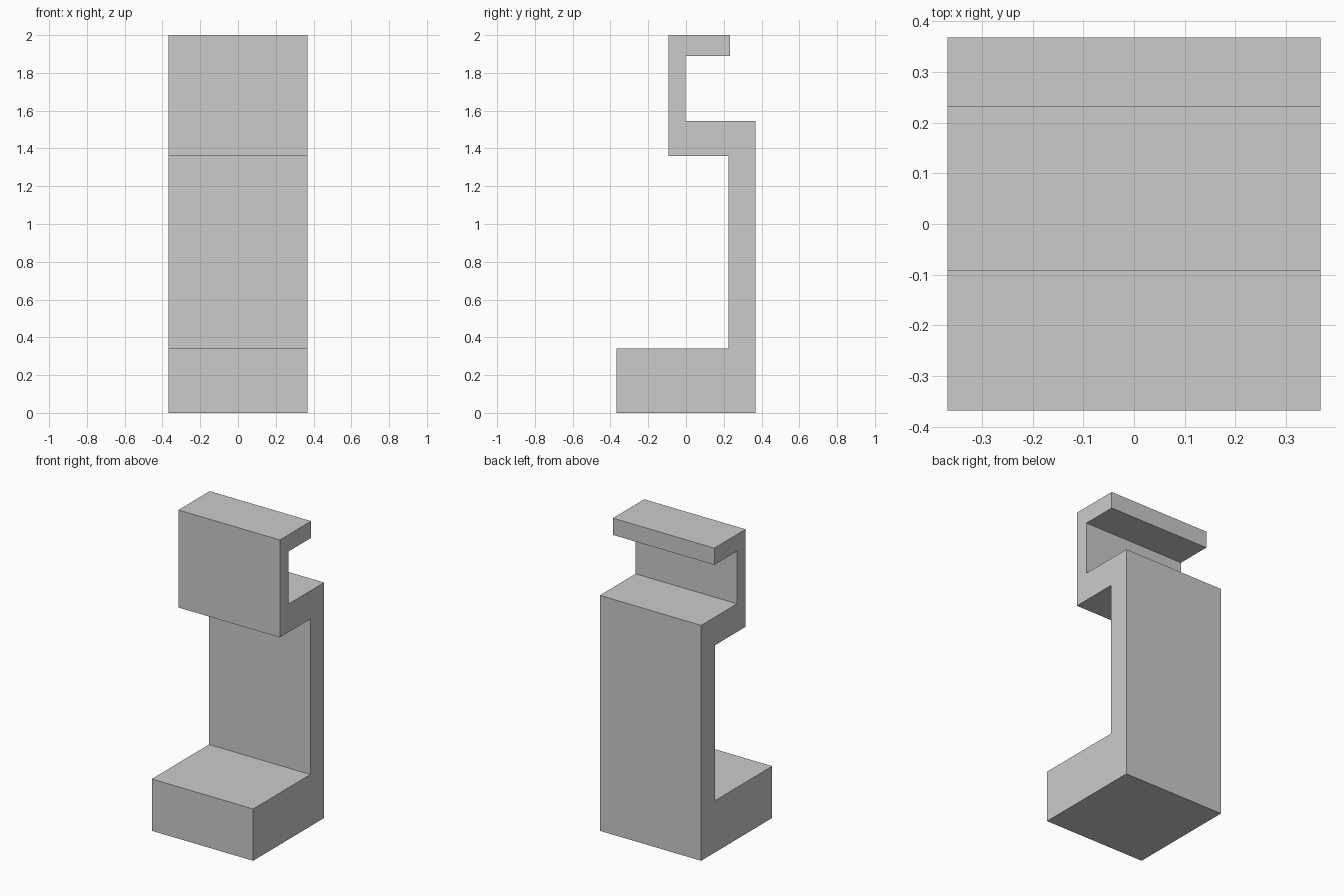
import bpy
import bmesh

if "Cube" in bpy.data.objects:
    bpy.data.objects.remove(bpy.data.objects["Cube"])

HALF_WIDTH = 0.368

# Side profile (y, z), counter-clockwise seen from +x
profile = [
    (-0.368, 0.0), (0.368, 0.0),         # base underside
    (0.368, 1.545), (-0.003, 1.545),     # back of column, shelf
    (-0.003, 1.89), (0.232, 1.89),       # head wall, lip underside
    (0.232, 2.0), (-0.092, 2.0),         # lip and top
    (-0.092, 1.36), (0.225, 1.36),       # head front and underside
    (0.225, 0.34), (-0.368, 0.34),       # column front, base top
]

# Stepped bracket: one profile extruded across the width
bm = bmesh.new()
face = bm.faces.new([bm.verts.new((-HALF_WIDTH, y, z)) for y, z in profile])
result = bmesh.ops.extrude_face_region(bm, geom=[face])
moved = [v for v in result["geom"] if isinstance(v, bmesh.types.BMVert)]
bmesh.ops.translate(bm, verts=moved, vec=(2 * HALF_WIDTH, 0, 0))
bmesh.ops.recalc_face_normals(bm, faces=bm.faces)

mesh = bpy.data.meshes.new("stepped_bracket")
bm.to_mesh(mesh)
bm.free()
bracket = bpy.data.objects.new("stepped_bracket", mesh)
bpy.context.collection.objects.link(bracket)
